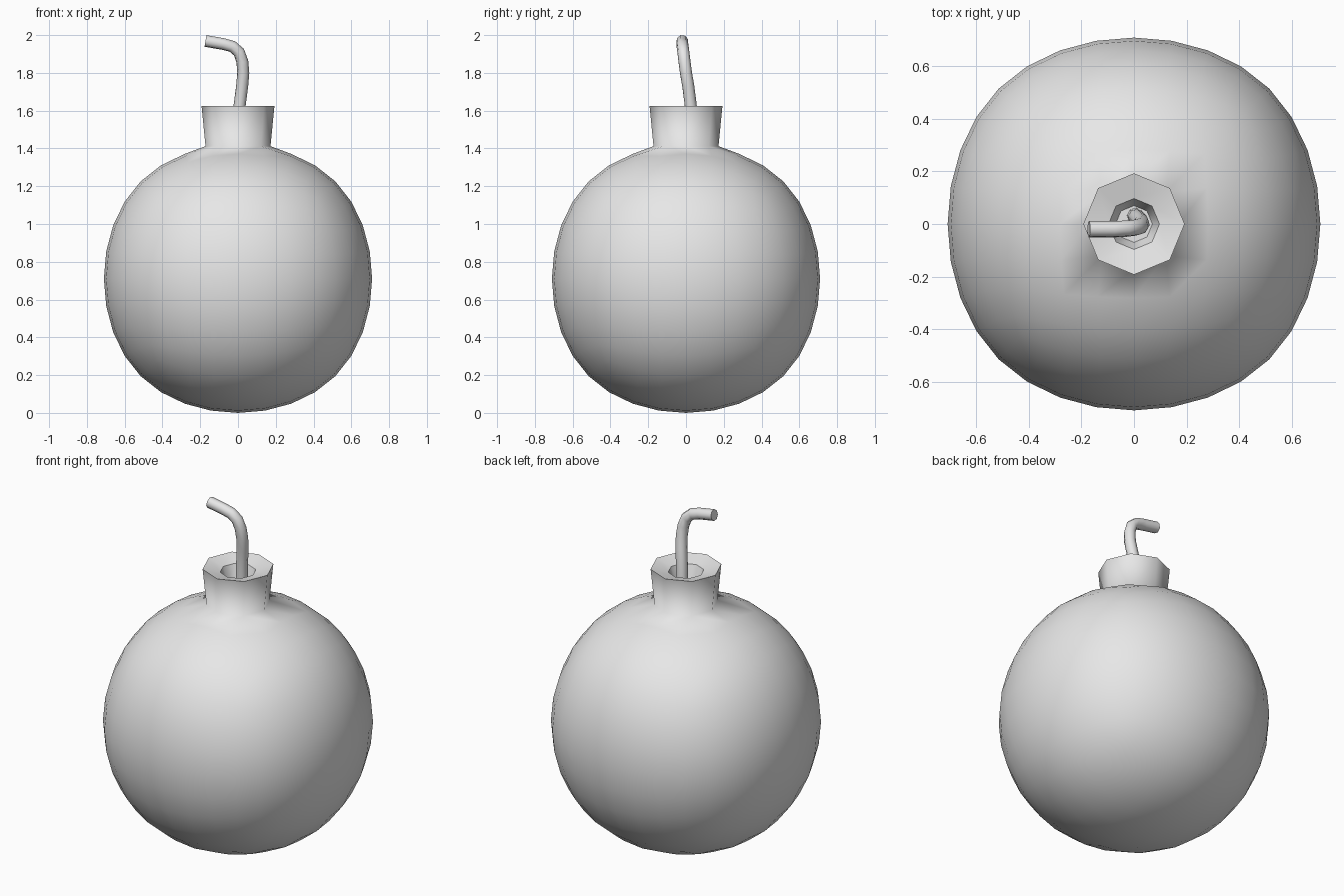
import bpy, bmesh, math
from mathutils import Vector

if "Cube" in bpy.data.objects:
    bpy.data.objects.remove(bpy.data.objects["Cube"], do_unlink=True)

# Single plain grey material
grey = bpy.data.materials.new("plain_grey")
grey.use_nodes = True
grey.diffuse_color = (0.8, 0.8, 0.8, 1)
grey.node_tree.nodes["Principled BSDF"].inputs["Base Color"].default_value = (0.8, 0.8, 0.8, 1)


def activate(obj):
    bpy.ops.object.select_all(action='DESELECT')
    obj.select_set(True)
    bpy.context.view_layer.objects.active = obj


# Body: a rounded cube, subdivided into a quad ball
R = 0.71
bpy.ops.mesh.primitive_cube_add(size=2, location=(0, 0, 0))
body = bpy.context.object
body.name = "bomb_body"
sub = body.modifiers.new("round", 'SUBSURF')
sub.levels = sub.render_levels = 3
activate(body)
bpy.ops.object.modifier_apply(modifier="round")

bm = bmesh.new()
bm.from_mesh(body.data)
scale = R / max(v.co.z for v in bm.verts)
for v in bm.verts:
    v.co = v.co * scale + Vector((0, 0, R))

# Open the top: remove the four faces around the pole
pole = max(bm.verts, key=lambda v: v.co.z)
bmesh.ops.delete(bm, geom=[pole], context='VERTS')
ring = [e for e in bm.edges if e.is_boundary]


def shape_ring(verts, radius, z):
    """Place eight verts on a regular octagon at height z."""
    for v in verts:
        a = round(math.atan2(v.co.y, v.co.x) / (math.pi / 4)) * math.pi / 4
        v.co = (radius * math.cos(a), radius * math.sin(a), z)


# Neck: base ring, flared wall, rim and the hole for the fuse
shape_ring({v for e in ring for v in e.verts}, 0.172, 1.412)
for i, (radius, z) in enumerate([(0.193, 1.625), (0.097, 1.60), (0.07, 1.52)]):
    ext = bmesh.ops.extrude_edge_only(bm, edges=ring)["geom"]
    verts = [g for g in ext if isinstance(g, bmesh.types.BMVert)]
    ring = [e for e in bm.edges if e.is_boundary]
    shape_ring(verts, radius, z)
    if i == 0:
        for e in ring:
            e.smooth = False  # crisp outer rim
bmesh.ops.contextual_create(bm, geom=ring)  # floor of the hole
bmesh.ops.recalc_face_normals(bm, faces=bm.faces)
for f in bm.faces:
    f.smooth = True
bm.to_mesh(body.data)
bm.free()
body.data.materials.append(grey)

# Fuse: an eight-sided tube along a bent path
path = [(0.005, 0.03, 1.50), (0.009, 0.025, 1.63), (0.022, 0.012, 1.73),
        (0.028, 0.0, 1.80), (0.023, -0.008, 1.86), (0.005, -0.014, 1.91),
        (-0.03, -0.018, 1.94), (-0.08, -0.02, 1.953), (-0.172, -0.02, 1.969)]
curve = bpy.data.curves.new("fuse", 'CURVE')
curve.dimensions = '3D'
curve.bevel_depth = 0.032
curve.bevel_resolution = 2
curve.use_fill_caps = True
spline = curve.splines.new('POLY')
spline.points.add(len(path) - 1)
for p, co in zip(spline.points, path):
    p.co = (*co, 1)
fuse = bpy.data.objects.new("fuse", curve)
bpy.context.collection.objects.link(fuse)
activate(fuse)
bpy.ops.object.convert(target='MESH')
fuse = bpy.context.object
fuse.data.materials.clear()
fuse.data.materials.append(grey)
bpy.ops.object.shade_smooth_by_angle(angle=math.radians(50))
